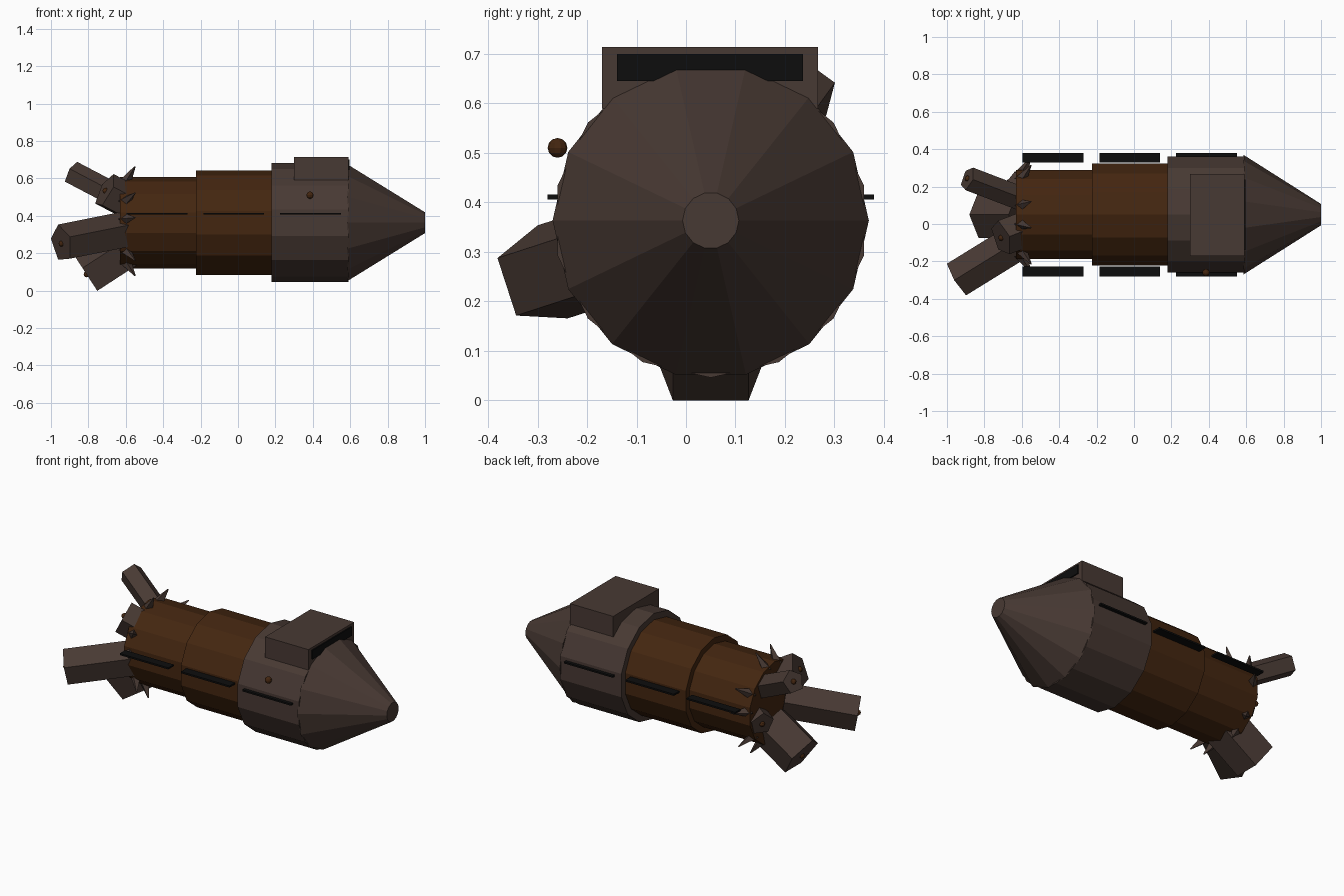
import bpy, bmesh, math
from mathutils import Vector

if "Cube" in bpy.data.objects:
    bpy.data.objects.remove(bpy.data.objects["Cube"])


def material(name, rgb):
    m = bpy.data.materials.new(name)
    m.diffuse_color = (*rgb, 1)
    m.use_nodes = True
    m.node_tree.nodes["Principled BSDF"].inputs["Base Color"].default_value = m.diffuse_color
    return m


GREY = material("warm_grey_metal", (0.064, 0.041, 0.033))
BROWN = material("rust_brown", (0.057, 0.019, 0.005))
BLACK = material("black", (0.004, 0.004, 0.004))

CY, CZ = 0.05, 0.363          # body axis runs along x
X = Vector((1, 0, 0))


def finish(bm, name, mat):
    bmesh.ops.recalc_face_normals(bm, faces=bm.faces)
    me = bpy.data.meshes.new(name)
    bm.to_mesh(me)
    bm.free()
    me.materials.append(mat)
    ob = bpy.data.objects.new(name, me)
    bpy.context.collection.objects.link(ob)
    return ob


def prism(name, mat, origin, axis, side, profile, n, phase=0.0):
    """Capped n-sided solid; profile holds (distance along axis, radius)."""
    axis, side = axis.normalized(), side.normalized()
    third = axis.cross(side)
    bm = bmesh.new()
    rings = []
    for t, r in profile:
        ring = []
        for i in range(n):
            a = phase + math.tau * i / n
            ring.append(bm.verts.new(origin + axis * t + (side * math.cos(a) + third * math.sin(a)) * r))
        rings.append(ring)
    for lo, hi in zip(rings, rings[1:]):
        for i in range(n):
            j = (i + 1) % n
            bm.faces.new((lo[i], lo[j], hi[j], hi[i]))
    bm.faces.new(rings[0])
    bm.faces.new(rings[-1])
    return finish(bm, name, mat)


def box(name, mat, lo, hi):
    bm = bmesh.new()
    bmesh.ops.create_cube(bm, size=1)
    for v in bm.verts:
        v.co = [l + (h - l) * (c + 0.5) for l, h, c in zip(lo, hi, v.co)]
    return finish(bm, name, mat)


def ball(name, mat, centre, r):
    bm = bmesh.new()
    bmesh.ops.create_uvsphere(bm, u_segments=10, v_segments=6, radius=r)
    bmesh.ops.translate(bm, verts=bm.verts, vec=centre)
    return finish(bm, name, mat)


def radial(deg):
    a = math.radians(deg)
    return Vector((0, math.cos(a), math.sin(a)))


# Stepped hull and nose
centre = Vector((0, CY, CZ))
half = math.pi / 14
for name, mat, x0, x1, r in (("rear_hull", BROWN, -0.63, -0.22, 0.244),
                             ("middle_hull", BROWN, -0.225, 0.185, 0.28),
                             ("front_hull", GREY, 0.18, 0.59, 0.318)):
    prism(name, mat, centre, X, radial(0), [(x0, r), (x1, r)], 14, half)
prism("nose_cone", GREY, centre, X, radial(0), [(0.585, 0.32), (1.0, 0.057)], 14)

# Cabin on top with its dark window
box("cabin", GREY, (0.30, -0.17, 0.59), (0.59, 0.267, 0.714))
box("cabin_window", BLACK, (0.588, -0.14, 0.645), (0.597, 0.237, 0.70))

# Black side strips
for s, side in ((-1, "right"), (1, "left")):
    for k, x0 in enumerate((-0.595, -0.185, 0.225)):
        ys = sorted((CY + s * 0.278, CY + s * 0.33))
        box(f"{side}_strip_{k + 1}", BLACK, (x0, ys[0], 0.406), (x0 + 0.325, ys[1], 0.416))

# Small knob on the right side
ball("side_knob", BROWN, (0.385, -0.26, 0.51), 0.02)

# Five splayed five-sided thrusters of different size, with knobs and claws
tilt = math.radians(33)
for k, (deg, length, r) in enumerate(((270, 0.25, 0.13), (198, 0.41, 0.104), (126, 0.13, 0.10),
                                      (54, 0.345, 0.067), (342, 0.08, 0.07))):
    out = radial(deg)
    pivot = centre + X * -0.6 + out * 0.14
    axis = X * -math.cos(tilt) + out * math.sin(tilt)
    inward = X * -math.sin(tilt) - out * math.cos(tilt)
    prism(f"thruster_{k + 1}", GREY, pivot, axis, inward, [(0, r), (length, r)], 5)
    ball(f"thruster_knob_{k + 1}", BROWN, pivot + axis * length, 0.016)
    for j, d in enumerate((-23, 23)):
        o = radial(deg + d)
        base = centre + X * -0.605 + o * 0.225
        prism(f"claw_{k + 1}_{j + 1}", GREY, base, X * 0.055 + o * 0.085, X,
              [(0, 0.035), (0.1, 0.004)], 4)
